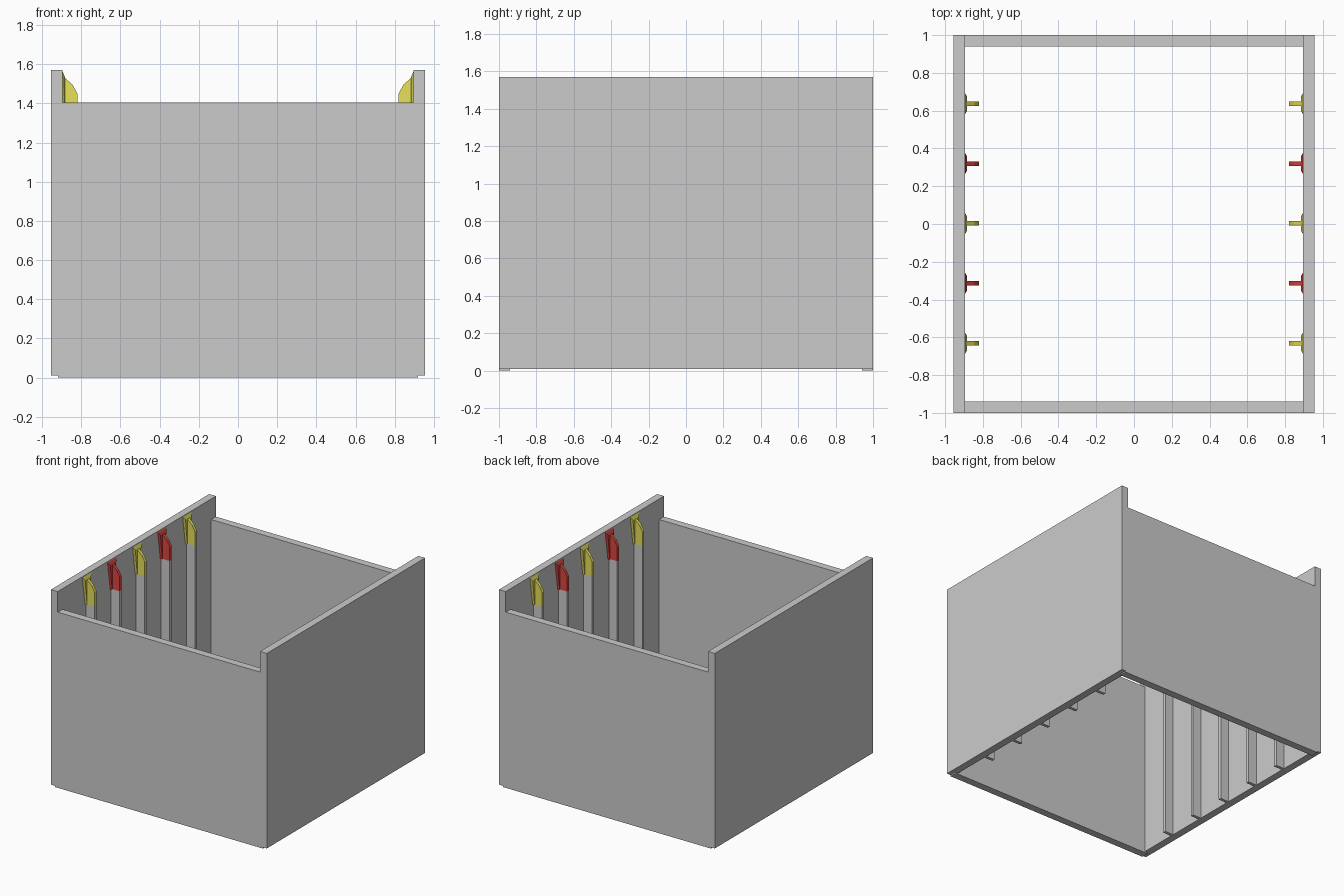
import bpy, bmesh

if "Cube" in bpy.data.objects:
    bpy.data.objects.remove(bpy.data.objects["Cube"])

WALL_IN, WALL_OUT = 0.895, 0.955
RIB_X, HALF_RIB = 0.82, 0.012
CAP_Z = 1.335


def material(name, color):
    m = bpy.data.materials.new(name)
    m.diffuse_color = (*color, 1)
    m.use_nodes = True
    m.node_tree.nodes["Principled BSDF"].inputs["Base Color"].default_value = m.diffuse_color
    return m


yellow = material("yellow", (0.8, 0.75, 0.1))
red = material("red", (0.7, 0.06, 0.05))


def hull(name, points, mat=None):
    """Flat-faced convex solid around the given points."""
    bm = bmesh.new()
    for p in points:
        bm.verts.new(p)
    bmesh.ops.convex_hull(bm, input=bm.verts[:])
    bmesh.ops.dissolve_limit(bm, angle_limit=0.01, verts=bm.verts[:], edges=bm.edges[:])
    bmesh.ops.recalc_face_normals(bm, faces=bm.faces[:])
    me = bpy.data.meshes.new(name)
    bm.to_mesh(me)
    bm.free()
    ob = bpy.data.objects.new(name, me)
    bpy.context.collection.objects.link(ob)
    if mat:
        me.materials.append(mat)
    return ob


def box(name, x, y, z, mat=None):
    return hull(name, [(a, b, c) for a in x for b in y for c in z], mat)


# Front and back panels, slightly lower than the sides
box("front_panel", (-0.92, 0.92), (-1, -0.94), (0, 1.405))
box("back_panel", (-0.92, 0.92), (0.94, 1), (0, 1.405))

for s, side in ((-1, "left"), (1, "right")):
    # Tall side wall
    box(side + "_wall", (s * WALL_IN, s * WALL_OUT), (-1, 1), (0.01, 1.57))

    for i in range(5):
        y = (i - 2) * 0.317 + 0.003
        mat = red if i % 2 else yellow
        # Grey guide rib
        box(f"{side}_rib_{i}", (s * RIB_X, s * (WALL_IN + 0.005)),
            (y - HALF_RIB, y + HALF_RIB), (0.01, CAP_Z))
        # Coloured rounded rib tip
        profile = [(0.9, CAP_Z), (RIB_X, CAP_Z), (RIB_X, 1.45),
                   (0.845, 1.495), (0.885, 1.532), (0.9, 1.535)]
        hull(f"{side}_rib_tip_{i}",
             [(s * x, y + d, z) for x, z in profile for d in (-HALF_RIB, HALF_RIB)], mat)
        # Tapered backing plate with sloped edges
        outline = [(0.897, 0.06, 1.565), (0.897, 0.025, CAP_Z),
                   (0.884, 0.038, 1.535), (0.884, 0.015, CAP_Z)]
        hull(f"{side}_tip_plate_{i}",
             [(s * x, y + k * d, z) for x, d, z in outline for k in (-1, 1)], mat)
